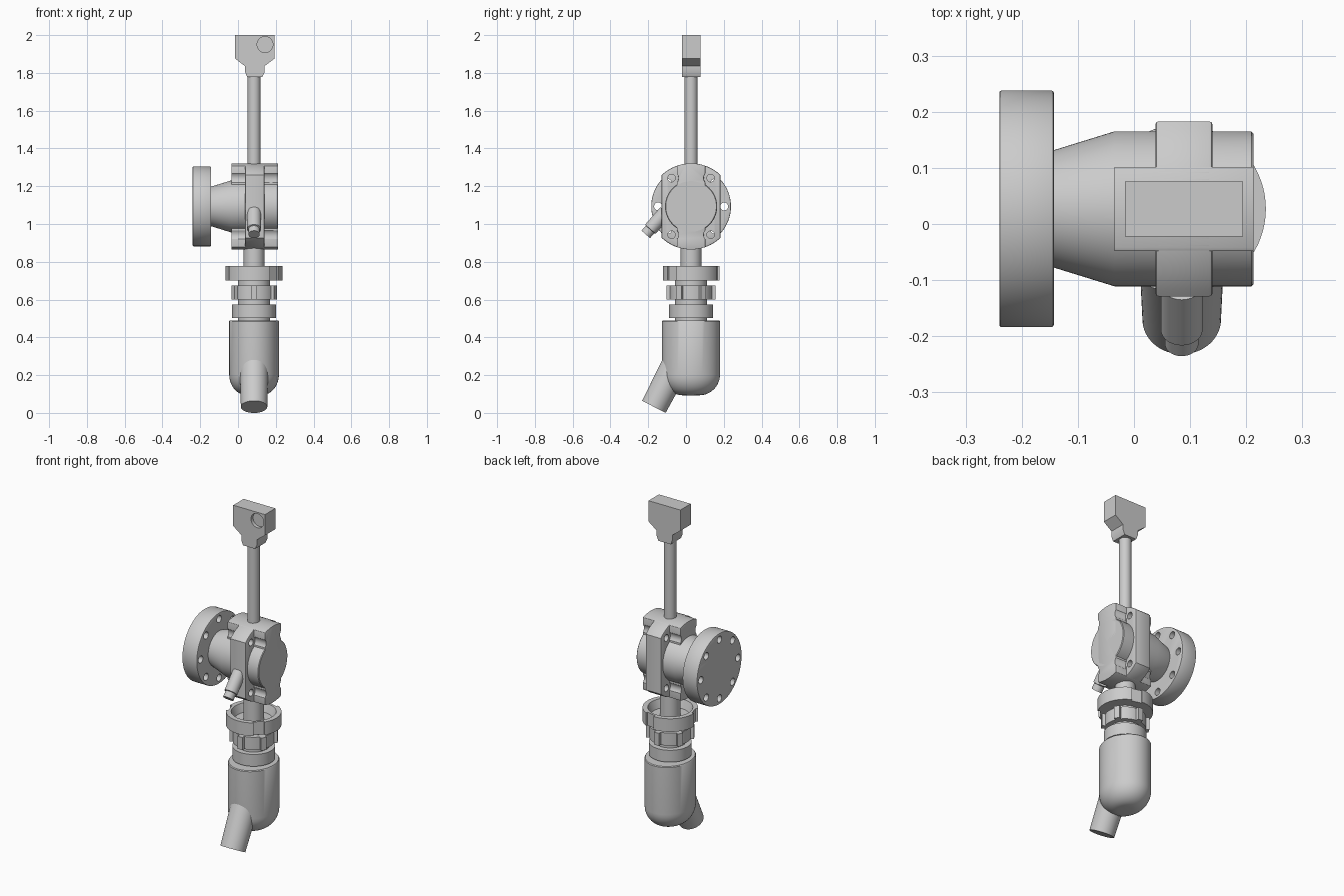
import bpy, bmesh
from math import pi, sin, cos, radians
from mathutils import Vector, Matrix

old = bpy.data.objects.get("Cube")
if old:
    bpy.data.objects.remove(old, do_unlink=True)

CX, CY, CZ = 0.085, 0.027, 1.093   # vertical axis and height of the valve axis
X, Z = Vector((1, 0, 0)), Vector((0, 0, 1))

grey = bpy.data.materials.new("Light grey metal")
grey.use_nodes = True
COLOUR = (0.6, 0.6, 0.6, 1)
grey.diffuse_color = COLOUR
grey.node_tree.nodes["Principled BSDF"].inputs["Base Color"].default_value = COLOUR


def finish(name, bm, matrix):
    bmesh.ops.remove_doubles(bm, verts=bm.verts, dist=1e-5)
    bmesh.ops.recalc_face_normals(bm, faces=bm.faces)
    mesh = bpy.data.meshes.new(name)
    bm.to_mesh(mesh)
    bm.free()
    mesh.transform(matrix)
    mesh.materials.append(grey)
    obj = bpy.data.objects.new(name, mesh)
    bpy.context.collection.objects.link(obj)
    return obj


def lathe(name, profile, origin, axis=Z, squash=1, sides=64):
    """Spin (radius, distance) points about an axis through origin."""
    bm = bmesh.new()
    rings = [[bm.verts.new((r * squash * cos(2 * pi * i / sides),
                            r * sin(2 * pi * i / sides), h)) for i in range(sides)]
             for r, h in profile]
    for a, b in zip(rings, rings[1:]):
        for i in range(sides):
            j = (i + 1) % sides
            bm.faces.new((a[i], a[j], b[j], b[i]))
    bm.faces.new(rings[0])
    bm.faces.new(rings[-1])
    turn = Z.rotation_difference(Vector(axis).normalized()).to_matrix().to_4x4()
    return finish(name, bm, Matrix.Translation(origin) @ turn)


def rod(name, radius, length, origin, axis=Z, sides=48):
    return lathe(name, [(radius, 0), (radius, length)], origin, axis, 1, sides)


def prism(name, outline, depth):
    """Extrude an outline of 3D points along a depth vector."""
    bm = bmesh.new()
    face = bm.faces.new([bm.verts.new(p) for p in outline])
    new = bmesh.ops.extrude_face_region(bm, geom=[face])["geom"]
    bmesh.ops.translate(bm, verts=[v for v in new if isinstance(v, bmesh.types.BMVert)], vec=depth)
    return finish(name, bm, Matrix())


def block(name, size, place):
    bm = bmesh.new()
    bmesh.ops.create_cube(bm, size=1, matrix=Matrix.Diagonal((*size, 1)))
    return finish(name, bm, place)


def apply(obj, mod):
    bpy.context.view_layer.objects.active = obj
    bpy.ops.object.modifier_apply(modifier=mod.name)


def boolean(obj, others, operation="DIFFERENCE"):
    for other in others:
        mod = obj.modifiers.new("Boolean", "BOOLEAN")
        mod.operation, mod.object, mod.solver = operation, other, "EXACT"
        apply(obj, mod)
        bpy.data.objects.remove(other, do_unlink=True)


def bevel(obj, width):
    mod = obj.modifiers.new("Bevel", "BEVEL")
    mod.width, mod.segments, mod.angle_limit = width, 2, radians(50)
    apply(obj, mod)


def flat_sided_disc(name, radius, half_width, x0, x1):
    """Disc across the valve axis with its two sides cut flat."""
    pts = []
    edge = (radius ** 2 - half_width ** 2) ** 0.5
    for side in (1, -1):
        for i in range(25):
            z = edge + (radius - edge) * sin(pi * i / 24)
            y = half_width * (1 - i / 12)
            z = (radius ** 2 - y ** 2) ** 0.5
            pts.append((x0, CY + side * y, CZ + side * z))
    return prism(name, pts, (x1 - x0, 0, 0))


def around(angle, radius, z):
    return (Matrix.Translation((CX, CY, z)) @ Matrix.Rotation(radians(angle), 4, "Z")
            @ Matrix.Translation((radius, 0, 0)))


# Pipe flange with a circle of bolt holes
flange = rod("pipe_flange", 0.211, 0.097, (-0.24, CY, CZ), X, 96)
bevel(flange, 0.004)
boolean(flange, [rod("cutter", 0.021, 0.2, (-0.3, CY + 0.175 * cos(k * pi / 4),
                                          CZ + 0.175 * sin(k * pi / 4)), X, 24)
                 for k in range(8)])

# Tapered inlet running into the round valve barrel
lathe("valve_barrel", [(0.104, 0), (0.138, 0.11), (0.138, 0.354), (0.134, 0.358)],
      (-0.145, CY, CZ), X, 1, 96)

# Clamp plate and clamp bosses, drilled and pocketed at four bolts
bolts = [(CY + 0.1035 * a, CZ + 0.15 * b) for a in (-1, 1) for b in (-1, 1)]
plate = flat_sided_disc("clamp_plate", 0.228, 0.156, 0.038, 0.14)
bevel(plate, 0.006)
boolean(plate, [rod("cutter", 0.02, 0.3, (-0.06, y, z), X, 24) for y, z in bolts])
boss = flat_sided_disc("clamp_boss", 0.228, 0.075, -0.035, 0.213)
boolean(boss, [rod("cutter", 0.037, 0.3, (x, y, z), X, 32)
               for y, z in bolts for x in (-0.262, 0.14)])
bevel(boss, 0.005)

# Small drain nozzle on the front of the clamp
lathe("drain_nozzle", [(0.030, 0), (0.030, 0.035), (0.037, 0.037), (0.037, 0.16)],
      (CX, -0.213, 0.945), (0, 0.66, 0.75), 1, 40)

# Stem and head with a round blind recess
rod("stem", 0.034, 0.52, (CX, CY, 1.28))
half = [(0.105, 2.0), (0.105, 1.876), (0.052, 1.836), (0.052, 1.805), (0.04, 1.778)]
outline = [(CX + 0.004 + x, CY - 0.049, z) for x, z in half]
outline += [(CX + 0.004 - x, CY - 0.049, z) for x, z in reversed(half)]
head = prism("stem_head", outline, (0, 0.098, 0))
boolean(head, [rod("cutter", 0.042, 0.06, (0.143, CY - 0.089, 1.95), (0, 1, 0))])

# Neck and threaded core joining the parts below the valve
rod("neck", 0.055, 0.25, (CX, CY, 0.68))
rod("coupling_core", 0.085, 0.25, (CX, CY, 0.47))

# Slotted ring with a hollow top
ring = lathe("slotted_ring", [(0.0, 0.0), (0.15, 0), (0.15, 0.078), (0.122, 0.078),
                              (0.105, 0.03), (0.0, 0.03)], (CX, CY, 0.70), Z, 1, 72)
boolean(ring, [block("cutter", (0.04, 0.062, 0.2), around(a, 0.155, 0.74))
               for a in (-44, 76, 196)])

# Lugged nut
nut = rod("lugged_nut", 0.113, 0.075, (CX, CY, 0.60))
boolean(nut, [block("lug", (0.06, 0.032, 0.075), around(30 + 60 * k, 0.1, 0.6375))
              for k in range(6)], "UNION")

# Plain collar
rod("collar", 0.116, 0.071, (CX, CY, 0.503))

# Rounded trap body, a little deeper than wide
R = 0.11
bowl = [(0.153 - R + R * sin(t * pi / 20), 0.093 + R - R * cos(t * pi / 20)) for t in range(11)]
lathe("trap_body", [(0, 0.093)] + bowl + [(0.153, 0.485), (0.149, 0.49), (0, 0.49)],
      (CX, CY, 0), Z, 0.86)

# Angled outlet spout
lathe("outlet_spout", [(0.070, 0), (0.076, 0.26)], (CX, -0.17, 0.032), (0, 0.46, 0.885))

# Smooth round surfaces, keeping edges sharp
bpy.ops.object.select_all(action="DESELECT")
for obj in bpy.context.collection.objects:
    if obj.type == "MESH" and grey.name in obj.data.materials:
        obj.select_set(True)
        bpy.context.view_layer.objects.active = obj
bpy.ops.object.shade_smooth_by_angle(angle=radians(35))
